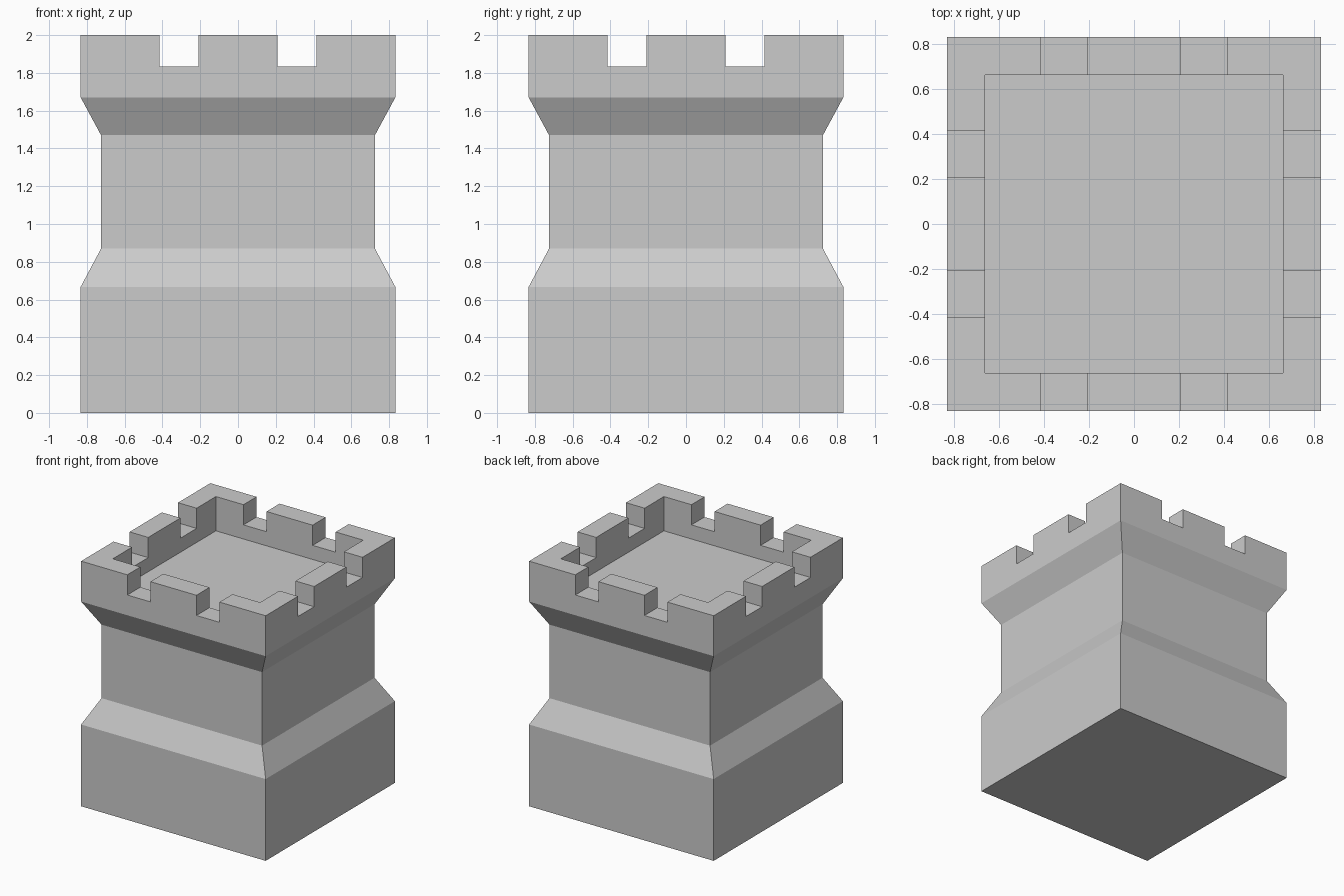
import bpy
import bmesh

cube = bpy.data.objects.get("Cube")
if cube:
    bpy.data.objects.remove(cube, do_unlink=True)

stone = bpy.data.materials.new("grey_stone")
stone.use_nodes = True
stone.diffuse_color = (0.6, 0.6, 0.6, 1)
stone.node_tree.nodes["Principled BSDF"].inputs["Base Color"].default_value = (0.6, 0.6, 0.6, 1)


def add_object(name, bm):
    bmesh.ops.recalc_face_normals(bm, faces=bm.faces)
    mesh = bpy.data.meshes.new(name)
    bm.to_mesh(mesh)
    bm.free()
    mesh.materials.append(stone)
    obj = bpy.data.objects.new(name, mesh)
    bpy.context.collection.objects.link(obj)
    return obj


def square_loft(name, profile):
    """Join square rings given as (half width, height) and cap both ends."""
    bm = bmesh.new()
    rings = [[bm.verts.new((x * r, y * r, z)) for x, y in ((-1, -1), (1, -1), (1, 1), (-1, 1))]
             for r, z in profile]
    for low, high in zip(rings, rings[1:]):
        for i in range(4):
            j = (i + 1) % 4
            bm.faces.new((low[i], low[j], high[j], high[i]))
    bm.faces.new(rings[0])
    bm.faces.new(rings[-1])
    return add_object(name, bm)


# Tower: base, waist, flared crown and sunken roof floor
WIDE, WAIST, INNER = 0.833, 0.725, 0.665
tower = square_loft("tower", [
    (WIDE, 0), (WIDE, 0.667), (WAIST, 0.87), (WAIST, 1.47),
    (WIDE, 1.67), (WIDE, 2), (INNER, 2), (INNER, 1.72)])

# Battlement gaps: bars that cross the tower, two along each axis
GAP, OFFSET, SILL = 0.208, 0.312, 1.835
for axis in "xy":
    for side in (-1, 1):
        bm = bmesh.new()
        bmesh.ops.create_cube(bm, size=1)
        along_x = axis == "x"
        bmesh.ops.scale(bm, verts=bm.verts, vec=(2, GAP, 0.4) if along_x else (GAP, 2, 0.4))
        shift = side * OFFSET
        bmesh.ops.translate(bm, verts=bm.verts,
                            vec=(0 if along_x else shift, shift if along_x else 0, SILL + 0.2))
        cutter = add_object(f"gap_cutter_{axis}_{'low' if side < 0 else 'high'}", bm)
        cutter.hide_render = True
        cutter.hide_viewport = True
        cutter.display_type = 'WIRE'
        cut = tower.modifiers.new("battlement_gap", 'BOOLEAN')
        cut.operation = 'DIFFERENCE'
        cut.solver = 'EXACT'
        cut.object = cutter
